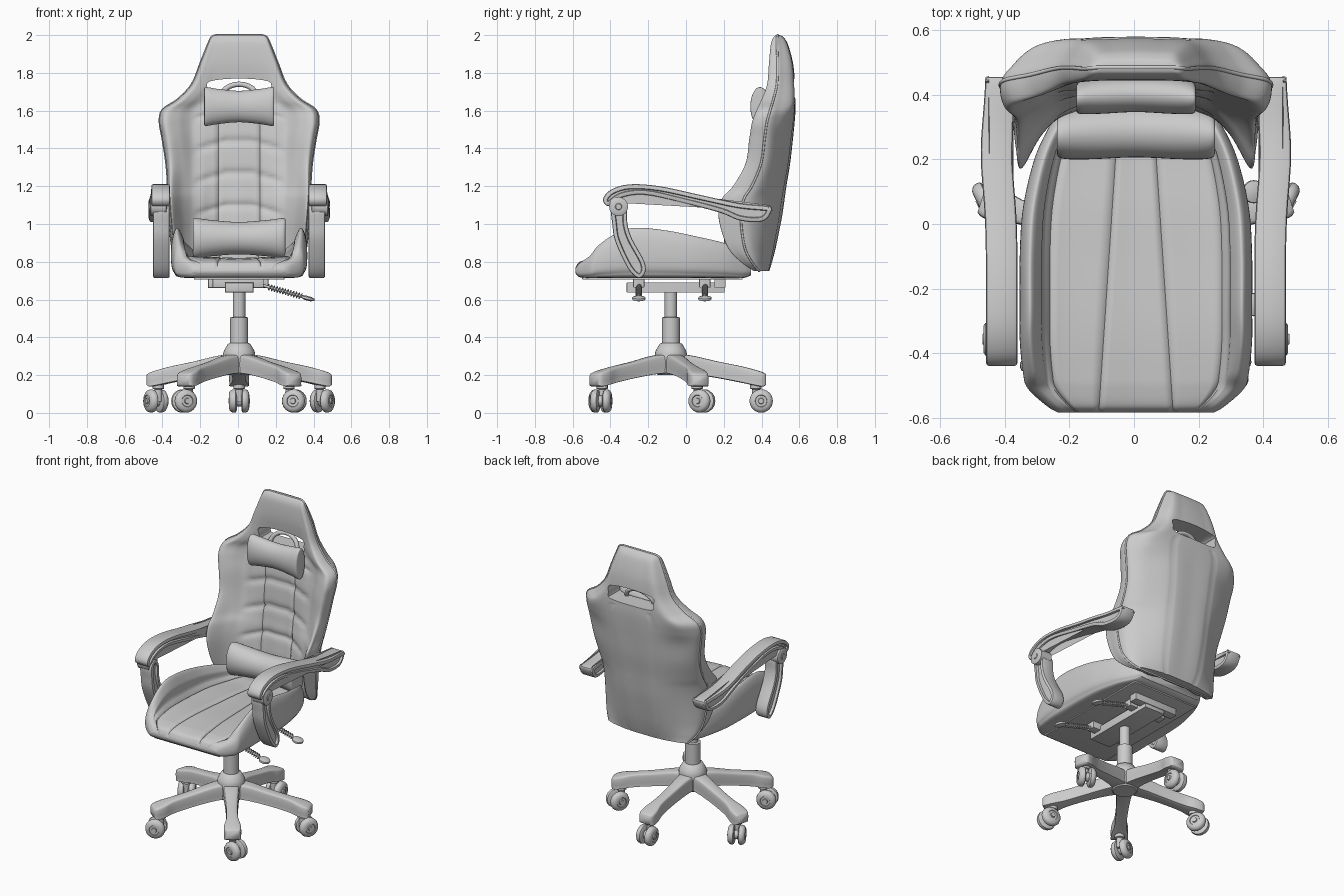
import bpy, bmesh
from math import sin, cos, pi, exp, radians, floor
from mathutils import Vector, Matrix

if "Cube" in bpy.data.objects:
    bpy.data.objects.remove(bpy.data.objects["Cube"])


def finish(name, bm, angle=40):
    bmesh.ops.recalc_face_normals(bm, faces=bm.faces)
    me = bpy.data.meshes.new(name)
    bm.to_mesh(me)
    bm.free()
    ob = bpy.data.objects.new(name, me)
    bpy.context.collection.objects.link(ob)
    shade(ob, angle)
    return ob


def shade(ob, angle=40):
    bpy.ops.object.select_all(action='DESELECT')
    ob.select_set(True)
    bpy.context.view_layer.objects.active = ob
    bpy.ops.object.shade_smooth_by_angle(angle=radians(angle))


def spline(p, n, closed):
    """Smooth curve through the points, n steps per span."""
    m, out = len(p), []
    get = lambda i: p[i % m] if closed else p[max(0, min(m - 1, i))]
    for i in range(m if closed else m - 1):
        a, b, c, d = (get(i + k) for k in (-1, 0, 1, 2))
        for k in range(n):
            t = k / n
            out.append(0.5 * (2 * b + (c - a) * t + (2 * a - 5 * b + 4 * c - d) * t * t
                              + (3 * b - a - 3 * c + d) * t ** 3))
    return out if closed else out + [p[-1]]


def skin(name, rings, mat=Matrix(), angle=40):
    bm = bmesh.new()
    vs = [[bm.verts.new(mat @ v) for v in r] for r in rings]
    n = len(vs[0])
    for a, b in zip(vs, vs[1:]):
        for j in range(n):
            bm.faces.new((a[j], a[(j + 1) % n], b[(j + 1) % n], b[j]))
    bm.faces.new(vs[0])
    bm.faces.new(vs[-1])
    return finish(name, bm, angle)


def loft(name, rows, nu, nv, fn=None, mat=Matrix(), angle=60):
    """Smooth skin through key cross-sections; fn(co, ring index) adds detail."""
    cols = [spline(list(c), nv, False) for c in zip(*[spline(r, nu, True) for r in rows])]
    rings = [list(r) for r in zip(*cols)]
    if fn:
        for r in rings:
            for j, v in enumerate(r):
                fn(v, j)
    return skin(name, rings, mat, angle)


def lathe(name, prof, mat=Matrix(), n=24):
    return skin(name, [[Vector((r * cos(2 * pi * k / n), r * sin(2 * pi * k / n), z)) for k in range(n)]
                       for r, z in prof], mat)


def mirrored(half):
    return half + [Vector((-v.x, v.y, v.z)) for v in half[-2:0:-1]]


def extrude(name, pts, axis, a, b, bevel=0.01, inset=0, sub=4):
    """Smooth outline extruded along x (points are y,z) or y (points are x,z)."""
    put = (lambda p, d: (d, p.x, p.y)) if axis == 'x' else (lambda p, d: (p.x, d, p.y))
    bm = bmesh.new()
    outline = spline([Vector(p) for p in pts], sub, True)
    lo, hi = ([bm.verts.new(put(p, d)) for p in outline] for d in (a, b))
    caps = [bm.faces.new(lo), bm.faces.new(hi)]
    n = len(outline)
    for j in range(n):
        bm.faces.new((lo[j], lo[(j + 1) % n], hi[(j + 1) % n], hi[j]))
    bmesh.ops.recalc_face_normals(bm, faces=bm.faces)
    if bevel:
        bmesh.ops.bevel(bm, geom=[e for f in caps for e in f.edges], offset=bevel, segments=2,
                        profile=0.5, affect='EDGES')
    if inset:
        big = sorted(bm.faces, key=lambda f: -len(f.verts))[:2]
        bmesh.ops.inset_individual(bm, faces=big, thickness=0.012, depth=0)
        bmesh.ops.inset_individual(bm, faces=big, thickness=0.004, depth=-inset)
    return finish(name, bm)


def box(name, lo, hi, bevel=0.006):
    pts = [(lo[0], lo[2]), (hi[0], lo[2]), (hi[0], hi[2]), (lo[0], hi[2])]
    return extrude(name, pts, 'y', lo[1], hi[1], bevel, sub=1)


def tube(name, pts, r, cyclic=False):
    cu = bpy.data.curves.new(name, 'CURVE')
    cu.dimensions, cu.bevel_depth, cu.bevel_resolution, cu.use_fill_caps = '3D', r, 2, True
    sp = cu.splines.new('POLY')
    sp.points.add(len(pts) - 1)
    for q, p in zip(sp.points, pts):
        q.co = (*p, 1)
    sp.use_cyclic_u = cyclic
    ob = bpy.data.objects.new(name, cu)
    bpy.context.collection.objects.link(ob)


V = Vector
CY = -0.08  # y of the gas column

# Backrest: z, half width, back y, wing front y, centre front y
BACK = [(.75, .29, .44, .36, .38), (.80, .33, .455, .29, .38), (.88, .355, .475, .22, .385),
        (1.03, .37, .505, .175, .40), (1.13, .377, .52, .19, .41), (1.2, .377, .53, .25, .42),
        (1.32, .385, .55, .315, .43), (1.45, .405, .565, .335, .44), (1.54, .42, .575, .35, .45),
        (1.605, .405, .58, .375, .455), (1.66, .325, .58, .40, .46), (1.74, .25, .577, .43, .455),
        (1.85, .205, .567, .44, .445), (1.95, .165, .54, .45, .45), (1.99, .145, .515, .465, .465),
        (2.0, .12, .495, .48, .48)]
rows, rim = [], []
for z, w, yb, yf, yc in BACK:
    d, wrap = yf - yc, .65 * (yb - yf)
    ye = yb - wrap
    flat = min(.88, max(.62, .62 + 1.3 * (z - 1.46)))  # the headrest is flatter behind
    low = min(1, max(0, (1.4 - z) / .2))  # the wings get thinner lower down
    half = [(0, yc), (min(.11 / w, .3), yc), (.57, yc + .2 * d), (.77 + .02 * low, yc + (.72 - .17 * low) * d),
            (.92 + .03 * low, yf), (.985, yf + .35 * (ye - yf)), (1, ye), (.94, ye + .3 * wrap),
            (.75, ye + flat * wrap), (.38, yb - .03 * wrap), (0, yb)]
    rows.append(mirrored([V((s * w, y, z)) for s, y in half]))
    rim.append(V((w, ye, z)))


def quilt(v, j):
    ax = abs(v.x)
    if v.z > 1.64:
        return
    if j in (8, 152):
        v.y += .01
    elif j in (72, 88):
        v.y -= .005
    if not 24 < j < 136:
        f = (v.z - 1.44 + .3 * max(0, ax - .07)) / .17
        puff = 1 - abs(2 * (f - floor(f)) - 1) ** 5
        v.y -= .016 * puff * max(0, min(1, (.25 - ax) / .06)) * min(1, (1.64 - v.z) / .08)


back = loft("backrest", rows, 8, 8, quilt)
slot = extrude("slot_cutter", [(-.15, 1.67), (0, 1.665), (.15, 1.67), (.165, 1.71), (.155, 1.755),
                               (0, 1.77), (-.155, 1.755), (-.165, 1.71)], 'y', .2, .8, 0)
slot.hide_render = True
mod = back.modifiers.new("slot", 'BOOLEAN')
mod.operation, mod.object = 'DIFFERENCE', slot
bpy.context.view_layer.objects.active = back
bpy.ops.object.modifier_apply(modifier="slot")
bpy.data.objects.remove(slot)
shade(back, 60)
edge = spline(rim, 4, False)
tube("backrest_piping", edge + [V((-p.x, p.y, p.z)) for p in reversed(edge)], .006, True)

# Seat: y, half width, underside z, centre z, bolster z
SEAT = [(-.585, .24, .74, .765, .765), (-.565, .275, .72, .795, .79), (-.51, .335, .715, .81, .83),
        (-.46, .35, .715, .815, .89), (-.36, .36, .715, .82, .955), (-.26, .36, .715, .82, .98),
        (-.1, .36, .715, .815, .965), (.05, .35, .715, .81, .935), (.2, .315, .715, .80, .90),
        (.3, .27, .715, .80, .86), (.345, .24, .73, .79, .80)]
rows = []
for y, w, zb, zc, zt in SEAT:
    h, d = zt - zb, zt - zc
    seam = (.06 + .055 * (.25 - y) / .83) / w
    half = [(0, zb), (.8, zb), (.96, zb + .12 * h), (1, zb + .4 * h), (.98, zb + .8 * h), (.91, zt),
            (.82, zc + .65 * d), (.74, zc + .1 * d), (seam, zc + .004), (0, zc)]
    rows.append(mirrored([V((s * w, y, z)) for s, z in half]))


def seat_seams(v, j):
    if j in (70, 80, 100, 110):
        v.z -= .012


loft("seat", rows, 10, 8, seat_seams)
box("seat_plate", (-.24, -.55, .706), (.24, .3, .722), .004)

# Pillows
for name, hx, cy, cz, ry, rz in (("lumbar_pillow", .245, .275, .925, .082, .103),
                                 ("head_pillow", .185, .39, 1.622, .056, .1)):
    rows = []
    for s, a, b in ((-1, .55, .93), (-.95, .88, 1.03), (-.6, 1, .93), (0, .98, .83),
                    (.6, 1, .93), (.95, .88, 1.03), (1, .55, .93)):
        rows.append([V((s * hx, cy + .012 * (1 - s * s) + ry * a * cos(t * pi / 6), cz + rz * b * sin(t * pi / 6)))
                     for t in range(12)])
    loft(name, rows, 3, 6)
tube("head_pillow_strap", [(.1 * cos(t * pi / 12), .47 + .03 * sin(t * pi / 12), 1.66 + .08 * sin(t * pi / 12))
                           for t in range(13)], .014)

# Armrests
PAD = [(-.44, 1.13), (-.40, 1.18), (-.30, 1.21), (-.14, 1.2), (.07, 1.155), (.28, 1.11), (.43, 1.095), (.455, 1.08),
       (.43, 1.03), (.38, 1.01), (.28, 1.02), (.18, 1.06), (-.03, 1.115), (-.22, 1.155), (-.34, 1.14), (-.41, 1.095)]
STRUT = [(-.395, 1.08), (-.39, 1.0), (-.375, .91), (-.31, .77), (-.255, .715), (-.218, .738), (-.22, .80),
         (-.285, .92), (-.31, 1.0), (-.315, 1.08), (-.355, 1.12)]
for s, side in ((-1, "left"), (1, "right")):
    pad = extrude(side + "_arm_pad", PAD, 'x', *sorted((s * .367, s * .465)), .01, .012)
    for v in pad.data.vertices:
        v.co.x += s * .016 * exp(-((v.co.y - .22) / .16) ** 2)
    extrude(side + "_arm_strut", STRUT, 'x', *sorted((s * .368, s * .455)), .008, .015)
    lathe(side + "_arm_knob", [(.035, 0), (.05, .004), (.05, .085), (.042, .09), (.018, .09), (.015, .094)],
          Matrix.Translation((s * .382, -.357, 1.092)) @ Matrix.Rotation(s * pi / 2, 4, 'Y'))

# Tilt mechanism and levers
box("mechanism_rail", (-.075, -.315, .637), (.075, .205, .69))
for y, w in ((-.25, .13), (.1, .13), (.18, .155)):
    box("mechanism_crossbar", (-w - .01, y - .03, .662), (w, y + .03, .712))
for y in (-.25, .1):
    p, q = V((.1, y, .682)), V((.37, y, .606))
    tube("lever_rod", [p, q], .008)
    tube("lever_spring", [p.lerp(q, .2 + .65 * k / 96) + V((.3 * .014 * cos(k * pi / 4), .014 * sin(k * pi / 4),
                          .014 * cos(k * pi / 4))) for k in range(97)], .003)
    lathe("lever_paddle", [(.015, -.012), (.034, -.006), (.036, 0), (.034, .006), (.015, .012)],
          Matrix.Translation((.365, y, .606)) @ Matrix.Rotation(.25, 4, 'Y'))

# Gas column and hub
lathe("gas_column", [(.07, .2), (.085, .215), (.085, .315), (.08, .33), (.06, .365), (.048, .37), (.048, .505),
                     (.033, .508), (.033, .66)], Matrix.Translation((0, CY, 0)), 32)

# Star base with casters; r, half width, bottom z, top z
LEG = [(.03, .05, .21, .312), (.12, .042, .205, .302), (.25, .035, .185, .272), (.37, .036, .162, .248),
       (.44, .05, .147, .23), (.485, .05, .14, .216), (.503, .04, .148, .206)]
rows = [[V((r, a * w, (lo + hi) / 2 + b * (hi - lo) / 2)) for a, b in
         ((-1, -.7), (-.85, -1), (.85, -1), (1, -.7), (1, .55), (.7, .95), (-.7, .95), (-1, .55))]
        for r, w, lo, hi in LEG]
WHEEL = [(.02, .012), (.05, .012), (.06, .018), (.062, .03), (.058, .043), (.046, .052), (.032, .054),
         (.03, .05), (.016, .05), (.014, .057)]
for k, swivel in enumerate((0, -45, -35, 45, 45)):
    m = Matrix.Translation((0, CY, 0)) @ Matrix.Rotation(pi / 2 + k * 2 * pi / 5, 4, 'Z')
    loft("base_leg", rows, 3, 5, mat=m)
    c = m @ Matrix.Translation((.45, 0, 0)) @ Matrix.Rotation(radians(swivel), 4, 'Z')
    lathe("caster_stem", [(.02, .06), (.02, .125), (.03, .128), (.03, .16)], c, 16)
    hub = c @ Matrix.Translation((.028, 0, .063))
    for s in (-1, 1):
        lathe("caster_wheel", WHEEL, hub @ Matrix.Rotation(s * pi / 2, 4, 'X'))
    lathe("caster_axle", [(.028, -.02), (.028, .02)], hub @ Matrix.Rotation(pi / 2, 4, 'X'), 16)

for ob in bpy.context.collection.objects:
    ob.location.x += .006
